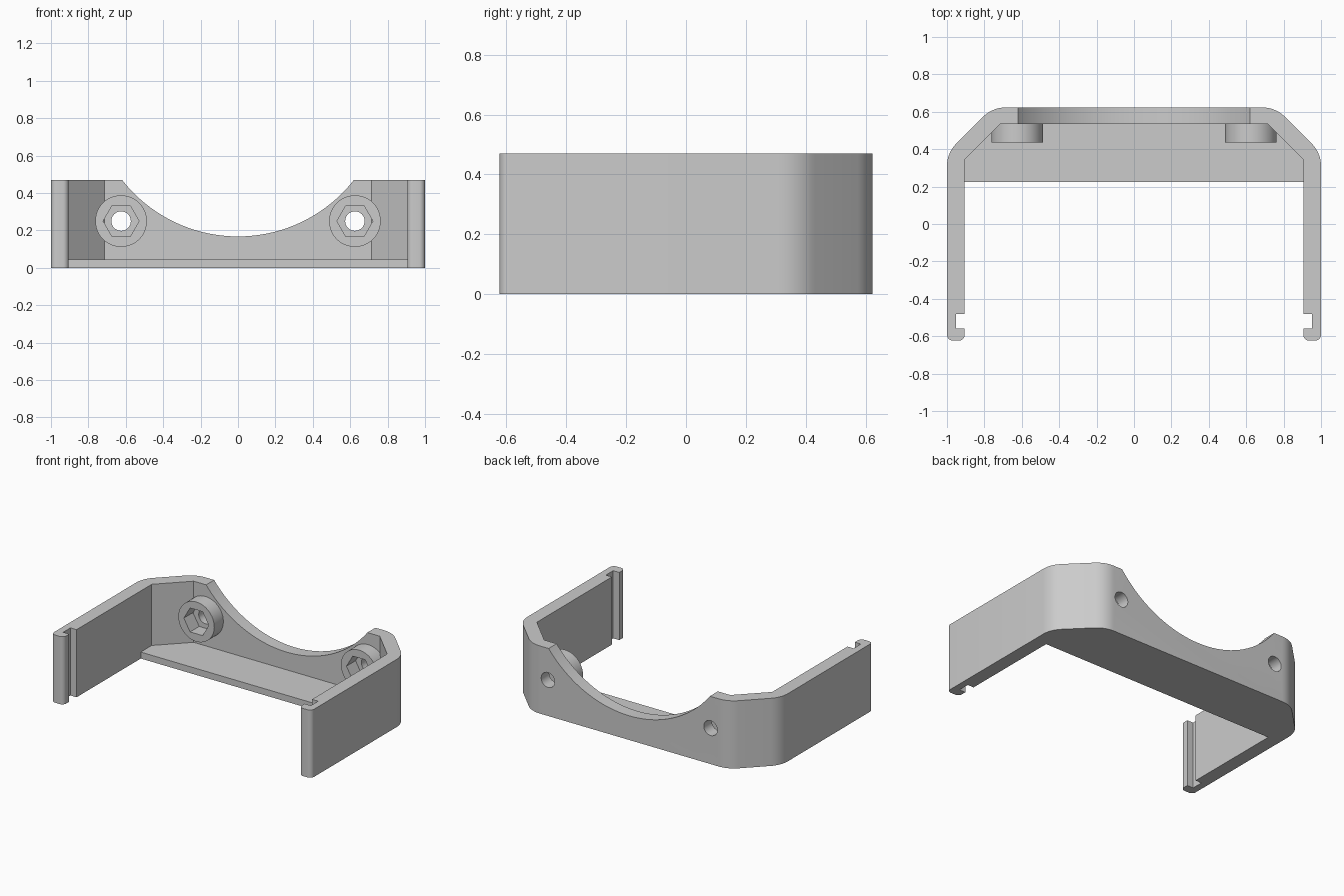
import bpy, bmesh, math
from mathutils import Vector, Matrix

cube = bpy.data.objects.get("Cube")
if cube:
    bpy.data.objects.remove(cube)

HEIGHT, FLOOR = 0.47, 0.045
BACK, WALL_IN = 0.623, 0.535
BOLT_X, BOLT_Z = 0.625, 0.25

grey = bpy.data.materials.new("plain grey")
grey.use_nodes = True
grey.diffuse_color = (0.6, 0.6, 0.6, 1)
grey.node_tree.nodes["Principled BSDF"].inputs["Base Color"].default_value = (0.6, 0.6, 0.6, 1)


def finish(name, bm):
    bmesh.ops.recalc_face_normals(bm, faces=bm.faces)
    mesh = bpy.data.meshes.new(name)
    bm.to_mesh(mesh)
    bm.free()
    mesh.materials.append(grey)
    obj = bpy.data.objects.new(name, mesh)
    bpy.context.collection.objects.link(obj)
    return obj


def extrude_plan(name, points, z0, z1):
    """Extrude a plan outline between two heights."""
    bm = bmesh.new()
    face = bm.faces.new([bm.verts.new((x, y, z0)) for x, y in points])
    top = bmesh.ops.extrude_face_region(bm, geom=[face], use_keep_orig=True)["geom"]
    bmesh.ops.translate(bm, vec=(0, 0, z1 - z0),
                        verts=[v for v in top if isinstance(v, bmesh.types.BMVert)])
    return finish(name, bm)


def rod(name, x, z, radius, y0, y1, sides):
    """Prism or cylinder running front to back, with a corner on its x axis."""
    bm = bmesh.new()
    matrix = Matrix.Translation((x, (y0 + y1) / 2, z)) @ Matrix.Rotation(math.pi / 2, 4, 'X')
    bmesh.ops.create_cone(bm, cap_ends=True, segments=sides, radius1=radius,
                          radius2=radius, depth=y1 - y0, matrix=matrix)
    bm.verts.ensure_lookup_table()
    corner = bm.verts[0].co
    spin = math.atan2(corner.z - z, corner.x - x)
    bmesh.ops.rotate(bm, cent=(x, 0, z), verts=bm.verts,
                     matrix=Matrix.Rotation(spin, 3, 'Y'))
    return finish(name, bm)


def combine(target, tool, operation):
    mod = target.modifiers.new(operation.lower(), 'BOOLEAN')
    mod.operation, mod.object, mod.solver = operation, tool, 'EXACT'
    bpy.context.view_layer.objects.active = target
    bpy.ops.object.modifier_apply(modifier=mod.name)
    bpy.data.objects.remove(tool)


def fillet(prev, corner, nxt, tangent, steps):
    """Round a corner with a circular arc."""
    p, c, n = Vector(prev), Vector(corner), Vector(nxt)
    u, v = (p - c).normalized(), (n - c).normalized()
    centre = c + (u + v).normalized() * tangent / math.cos(u.angle(v) / 2)
    a, b = c + u * tangent - centre, c + v * tangent - centre
    sweep = a.angle(b)
    arc = []
    for i in range(steps + 1):
        t = i / steps
        offset = a * math.sin(sweep * (1 - t)) + b * math.sin(sweep * t)
        arc.append(tuple(centre + offset / math.sin(sweep)))
    return arc


# Half of the wall plan: (x, y, rounding), from back centre around to the inside
half_plan = [(0, BACK, 0), (0.757, BACK, 0.07), (1, 0.38, 0.07),
             (1, -BACK, 0.03), (0.905, -BACK, 0.03), (0.905, -0.56, 0),
             (0.952, -0.56, 0), (0.952, -0.48, 0), (0.905, -0.48, 0),
             (0.905, 0.345, 0), (0.715, WALL_IN, 0)]
outline = []
for i, (x, y, r) in enumerate(half_plan):
    if r:
        outline += fillet(half_plan[i - 1][:2], (x, y), half_plan[i + 1][:2], r, 8)
    elif x:
        outline.append((x, y))
bracket = extrude_plan("bracket", outline + [(-x, y) for x, y in reversed(outline)], 0, HEIGHT)

# Floor shelf tucked into the back wall
shelf = [(0.93, 0.225), (0.93, 0.37), (0.735, 0.57)]
floor = extrude_plan("floor", shelf + [(-x, y) for x, y in reversed(shelf)], 0, FLOOR)
combine(bracket, floor, 'UNION')

# Round scoop in the back wall
combine(bracket, rod("scoop", 0, 0.955, 0.787, 0.4, 0.8, 128), 'DIFFERENCE')

# Bosses with hexagonal nut pockets and bolt holes
for side in (-1, 1):
    x = side * BOLT_X
    boss = rod("boss", x, BOLT_Z, 0.138, 0.435, 0.56, 48)
    combine(boss, rod("nut_pocket", x, BOLT_Z, 0.096, 0.3, 0.55, 6), 'DIFFERENCE')
    combine(bracket, boss, 'UNION')
    combine(bracket, rod("bolt_hole", x, BOLT_Z, 0.052, 0.3, 0.8, 32), 'DIFFERENCE')

bpy.ops.object.select_all(action='DESELECT')
bracket.select_set(True)
bpy.context.view_layer.objects.active = bracket
bpy.ops.object.shade_smooth_by_angle(angle=math.radians(25))
